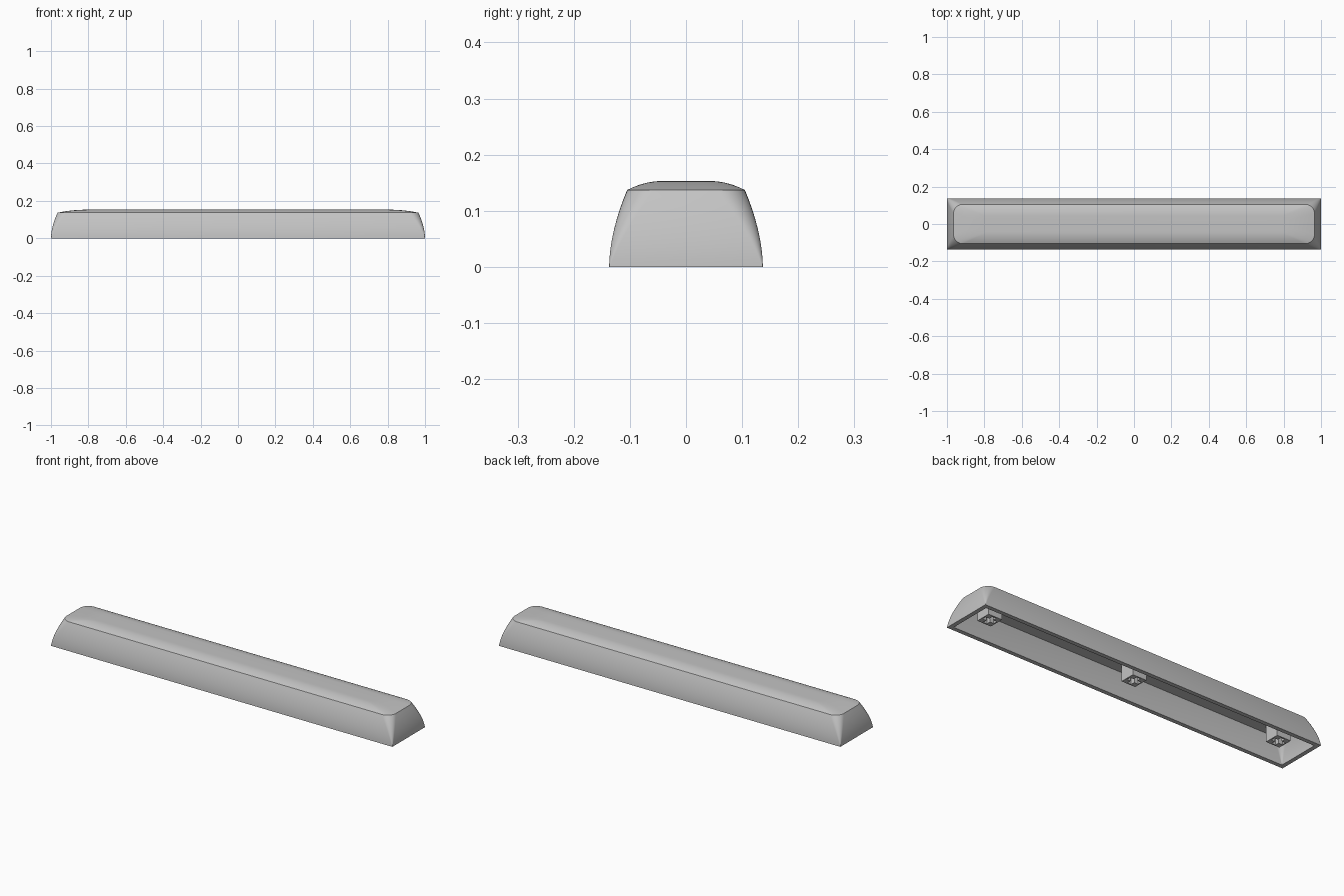
import bpy, bmesh, math

cube = bpy.data.objects.get("Cube")
if cube:
    bpy.data.objects.remove(cube, do_unlink=True)

grey = bpy.data.materials.new("light_grey_plastic")
grey.use_nodes = True
colour = (0.55, 0.55, 0.55, 1)
grey.diffuse_color = colour
grey.node_tree.nodes["Principled BSDF"].inputs["Base Color"].default_value = colour

EDGE_Z, TOP_Z, CEILING_Z = 0.137, 0.153, 0.115
WALL = 0.022
CORNER_STEPS, WALL_STEPS, CAP_STEPS = 8, 10, 8


def finish(name, bm):
    bmesh.ops.recalc_face_normals(bm, faces=bm.faces)
    mesh = bpy.data.meshes.new(name)
    bm.to_mesh(mesh)
    bm.free()
    mesh.materials.append(grey)
    obj = bpy.data.objects.new(name, mesh)
    bpy.context.collection.objects.link(obj)
    return obj


def ring(bm, hx, hy, z, r):
    """Rounded rectangle of vertices."""
    verts = []
    for q, (sx, sy) in enumerate([(1, 1), (-1, 1), (-1, -1), (1, -1)]):
        for i in range(CORNER_STEPS + 1):
            a = math.pi / 2 * (q + i / CORNER_STEPS)
            verts.append(bm.verts.new((sx * (hx - r) + r * math.cos(a),
                                       sy * (hy - r) + r * math.sin(a), z)))
    return verts


def wall_ring(bm, z, inset):
    """Side wall section: sharp corners at the foot, round at the top."""
    t = z / EDGE_Z
    lean = t ** 1.8
    return ring(bm, 1 - 0.035 * lean - inset, 0.137 - 0.032 * lean - inset,
                z, 0.001 + 0.048 * t)


# Hollow shell: inner wall upwards reversed, outer wall, then domed cap
bm = bmesh.new()
rings = [wall_ring(bm, CEILING_Z * (1 - i / WALL_STEPS), WALL)
         for i in range(WALL_STEPS + 1)]
rings += [wall_ring(bm, EDGE_Z * i / WALL_STEPS, 0)
          for i in range(WALL_STEPS + 1)]
for i in range(1, CAP_STEPS + 1):
    t = i / CAP_STEPS
    rings.append(ring(bm, 0.965 - 0.155 * t, 0.105 - 0.062 * t,
                      EDGE_Z + (TOP_Z - EDGE_Z) * (1 - (1 - t) ** 2),
                      0.049 - 0.02 * t))
for low, high in zip(rings, rings[1:]):
    for i in range(len(low)):
        j = (i + 1) % len(low)
        bm.faces.new((low[i], low[j], high[j], high[i]))
bm.faces.new(rings[0])
bm.faces.new(rings[-1])
shell = finish("key_shell", bm)
bpy.context.view_layer.objects.active = shell
shell.select_set(True)
bpy.ops.object.shade_smooth_by_angle(angle=math.radians(28))


# Mounting stems: square posts with a cross-shaped socket
def stem(name, x):
    bm = bmesh.new()
    cuts = [-0.04, -0.033, -0.011, 0.011, 0.033, 0.04]
    grid = [[bm.verts.new((x + u, v, 0.03)) for v in cuts] for u in cuts]
    for i in range(5):
        for j in range(5):
            in_cross = (i == 2 and 0 < j < 4) or (j == 2 and 0 < i < 4)
            if not in_cross:
                bm.faces.new((grid[i][j], grid[i + 1][j],
                              grid[i + 1][j + 1], grid[i][j + 1]))
    base = list(bm.faces)
    top = bmesh.ops.extrude_face_region(bm, geom=base, use_keep_orig=True)["geom"]
    for v in top:
        if isinstance(v, bmesh.types.BMVert):
            v.co.z = CEILING_Z + 0.01
    finish(name, bm)


for name, x in (("right_stem", -0.86), ("middle_stem", 0), ("left_stem", 0.86)):
    stem(name, x)
